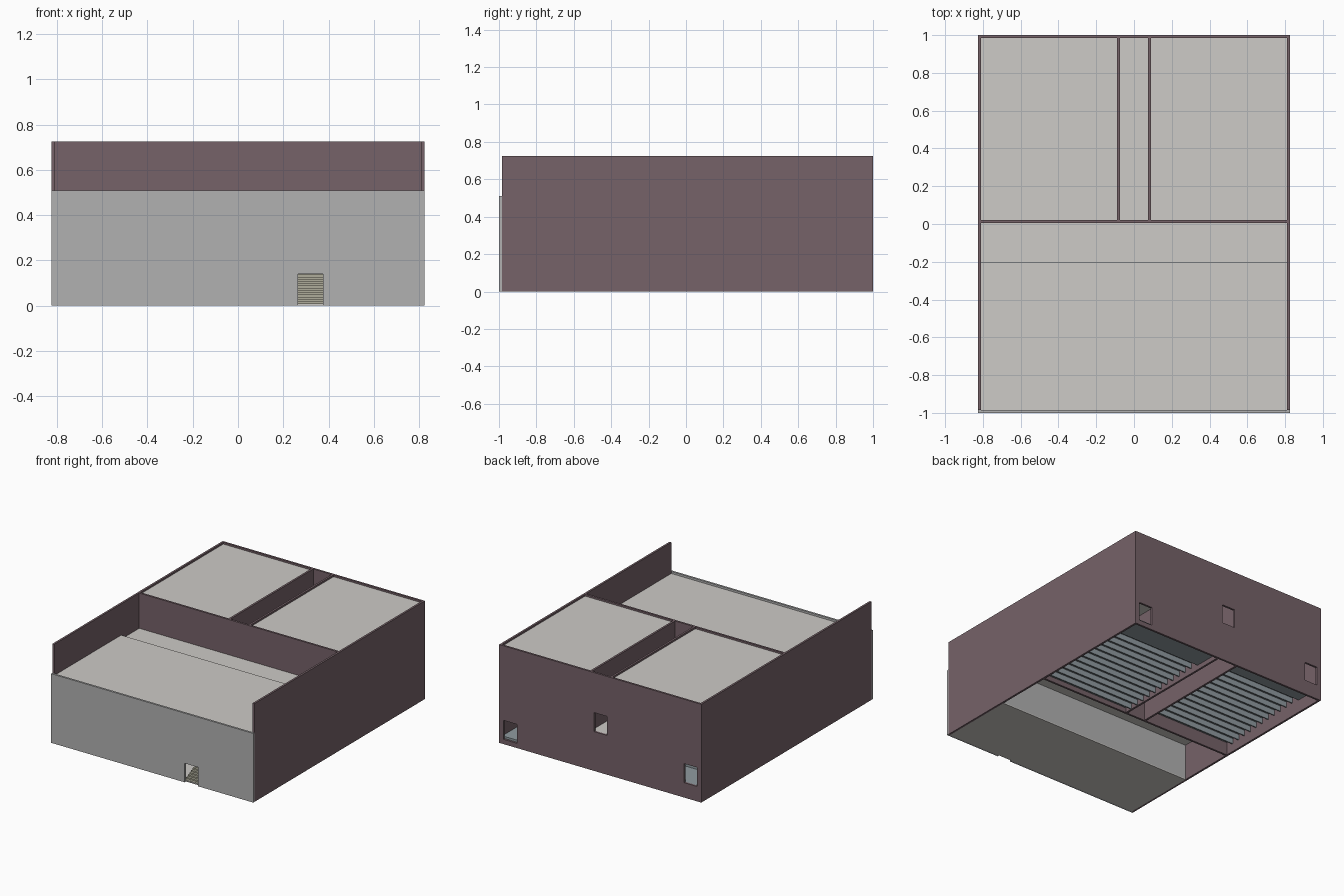
import bpy, bmesh

if "Cube" in bpy.data.objects:
    bpy.data.objects.remove(bpy.data.objects["Cube"])


def material(name, rgb):
    m = bpy.data.materials.new(name)
    m.diffuse_color = tuple(c ** 2.2 for c in rgb) + (1,)
    m.use_nodes = True
    m.node_tree.nodes["Principled BSDF"].inputs["Base Color"].default_value = m.diffuse_color
    return m


BRICK = material("plum_wall", (0.46, 0.385, 0.41))
FRONT = material("facade_grey", (0.69, 0.69, 0.69))
ROOF = material("pale_slab", (0.80, 0.79, 0.775))
TIER = material("blue_grey_tier", (0.56, 0.60, 0.62))
STEP = material("stair_stone", (0.68, 0.67, 0.60))


def add_box(bm, x0, x1, y0, y1, z0, z1):
    v = bmesh.ops.create_cube(bm, size=1)["verts"]
    for p in v:
        p.co = ((x0 + x1) / 2 + p.co.x * (x1 - x0),
                (y0 + y1) / 2 + p.co.y * (y1 - y0),
                (z0 + z1) / 2 + p.co.z * (z1 - z0))


def boxes(name, mat, *dims):
    bm = bmesh.new()
    for d in dims:
        add_box(bm, *d)
    me = bpy.data.meshes.new(name)
    bm.to_mesh(me)
    bm.free()
    ob = bpy.data.objects.new(name, me)
    bpy.context.collection.objects.link(ob)
    if mat:
        me.materials.append(mat)
    return ob


def cut(ob, *dims):
    """Cut box-shaped openings and bake the result."""
    cutter = boxes("opening_cutter", None, *dims)
    cutter.hide_render = True
    mod = ob.modifiers.new("openings", "BOOLEAN")
    mod.operation, mod.solver, mod.object = "DIFFERENCE", "EXACT", cutter
    dg = bpy.context.evaluated_depsgraph_get()
    me = bpy.data.meshes.new_from_object(ob.evaluated_get(dg))
    ob.modifiers.clear()
    ob.data = me
    bpy.data.objects.remove(cutter)


W, T, H = 0.825, 0.015, 0.725   # half width, wall thickness, height
IN = W - T

# Outer and dividing walls
for s, side in ((-1, "left"), (1, "right")):
    boxes(side + "_wall", BRICK, (*sorted((s * IN, s * W)), -0.985, 1, 0, H))
    boxes(side + "_corridor_wall", BRICK,
          (*sorted((s * 0.075, s * 0.09)), 0.02, 0.985, 0, H))
boxes("middle_wall", BRICK, (-IN, IN, 0.005, 0.02, 0, H))
back = boxes("back_wall", BRICK, (-IN, IN, 0.985, 1, 0, H))
cut(back, (0.68, 0.79, 0.9, 1.1, 0.035, 0.175),
    (-0.055, 0.05, 0.9, 1.1, 0.29, 0.43),
    (-0.79, -0.685, 0.9, 1.1, 0.11, 0.25))

# Front facade with doorway
DOOR = (0.265, 0.375)
facade = boxes("front_facade", FRONT, (-W, W, -1, -0.985, 0, 0.51))
cut(facade, (*DOOR, -1.1, -0.9, -0.1, 0.14))

# Foyer floor, rear foyer wall and upper landing
boxes("foyer_floor", ROOF, (-IN, IN, -0.985, -0.42, 0, 0.008))
boxes("foyer_back_wall", FRONT, (-IN, IN, -0.43, -0.42, 0.008, 0.45))
boxes("upper_landing", ROOF, (-IN, IN, -0.42, 0.005, 0.27, 0.285))
boxes("corridor_floor", ROOF, (-0.075, 0.075, 0.02, 0.985, 0.275, 0.29))

# Entrance stairs rising behind the doorway
N = 28
boxes("entrance_stairs", STEP,
      *[(0.25, 0.39, -0.98 + i * 0.019, -0.98 + (i + 1) * 0.019, 0.008, (i + 1) * 0.0098)
        for i in range(N)])

# Roof slabs: low front roof, lower strip, two hall roofs
boxes("front_roof", ROOF, (-IN, IN, -0.985, -0.205, 0.48, 0.495))
boxes("front_roof_drop", ROOF, (-IN, IN, -0.215, -0.205, 0.45, 0.48))
boxes("rear_strip_roof", ROOF, (-IN, IN, -0.205, 0.005, 0.45, 0.465))
for s, side in ((-1, "left"), (1, "right")):
    boxes(side + "_hall_roof", ROOF,
          (*sorted((s * 0.09, s * IN)), 0.02, 0.985, 0.697, 0.712))

# Hall seating: rear platform then rows stepping gently down to the middle wall
for s, side, base in ((-1, "left", 0.11), (1, "right", 0.05)):
    xs = sorted((s * 0.09, s * IN))
    rows = 12
    pitch = 0.76 / rows
    parts = [(*xs, 0.78, 0.985, base - 0.015, base)]
    for i in range(rows):
        y1 = 0.78 - i * pitch
        z = base + 0.036 - i * 0.004
        parts.append((*xs, y1 - pitch, y1, z - 0.006, z))
        parts.append((*xs, y1 - 0.008, y1, z - 0.042, z - 0.006))
    boxes(side + "_hall_tiers", TIER, *parts)
